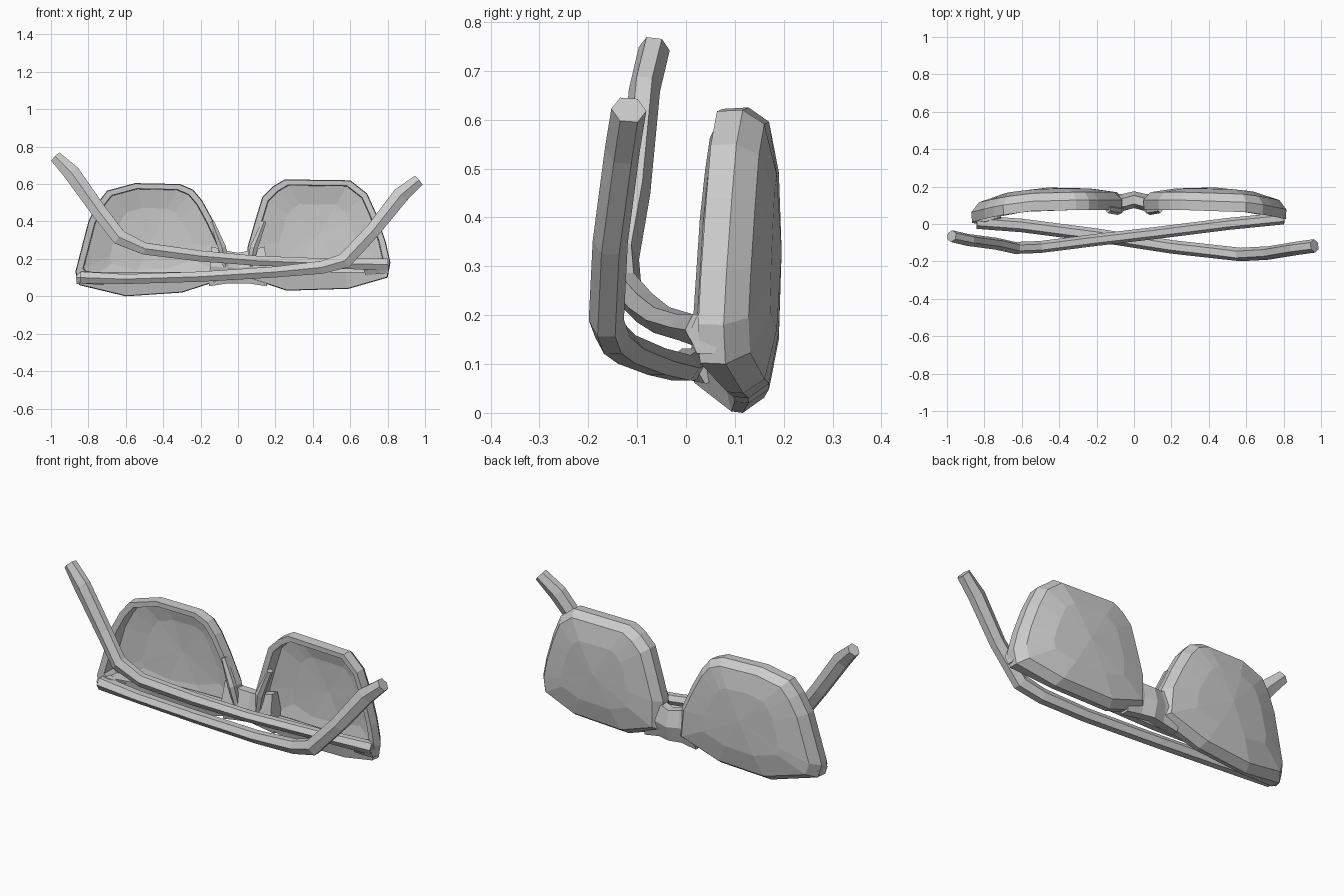
import bpy, math
from mathutils import Vector

if "Cube" in bpy.data.objects:
    bpy.data.objects.remove(bpy.data.objects["Cube"])


def make_object(name, verts, faces):
    mesh = bpy.data.meshes.new(name)
    mesh.from_pydata([tuple(v) for v in verts], [], faces)
    mesh.update()
    ob = bpy.data.objects.new(name, mesh)
    bpy.context.collection.objects.link(ob)
    bpy.context.view_layer.objects.active = ob
    bpy.ops.object.mode_set(mode='EDIT')
    bpy.ops.mesh.select_all(action='SELECT')
    bpy.ops.mesh.normals_make_consistent(inside=False)
    bpy.ops.object.mode_set(mode='OBJECT')
    return ob


def loft(name, rings, closed=False, poles=None):
    """Join equal rings; end in flat caps, pole points, or back at the first ring."""
    n, m = len(rings[0]), len(rings)
    verts = [v for r in rings for v in r]
    faces = []
    for i in range(m if closed else m - 1):
        a, b = i * n, ((i + 1) % m) * n
        faces += [(a + k, a + (k + 1) % n, b + (k + 1) % n, b + k) for k in range(n)]
    last = (m - 1) * n
    if poles:
        verts += poles
        p = m * n
        faces += [(p, (k + 1) % n, k) for k in range(n)]
        faces += [(p + 1, last + k, last + (k + 1) % n) for k in range(n)]
    elif not closed:
        faces += [tuple(range(n))[::-1], tuple(range(last, last + n))]
    return make_object(name, verts, faces)


def sweep(name, path, depth, sides=6):
    """Sweep a faceted bar; path points are x, y, z, half width."""
    pts = [Vector(p[:3]) for p in path]
    rings = []
    for i, p in enumerate(pts):
        t = (pts[min(i + 1, len(pts) - 1)] - pts[max(i - 1, 0)]).normalized()
        across = t.cross(Vector((0, 1, 0))).normalized()
        out = across.cross(t)
        ring = []
        for k in range(sides):
            a = 2 * math.pi * k / sides
            ring.append(p + across * (math.sin(a) * path[i][3] * 1.12)
                        + out * (math.cos(a) * depth))
        rings.append(ring)
    return loft(name, rings)


# wrap curvature of the front frame: back edge and front edge depth
def wrap(x):
    return max(0, (abs(x) - 0.4) / 0.45) ** 2


def back_y(x, z):
    return 0.14 - 0.06 * wrap(x)


def front_y(x, z):
    tuck = max(0, 0.12 - z) * 0.25 if abs(x) < 0.75 else 0
    return 0.075 - 0.06 * wrap(x) + tuck


def ring(outline, centre, s, depth, add=0.0, zmin=-1.0):
    pts = []
    for x, z in outline:
        px = centre[0] + (x - centre[0]) * s
        pz = max(centre[1] + (z - centre[1]) * s, zmin)
        pts.append(Vector((px, depth(px, pz) + add, pz)))
    return pts


# lens outlines, seen from the front
left_outline = [(-0.05, 0.10), (-0.065, 0.26), (-0.13, 0.40), (-0.19, 0.51),
                (-0.24, 0.57), (-0.31, 0.60), (-0.55, 0.605), (-0.70, 0.565), (-0.75, 0.50),
                (-0.80, 0.40), (-0.87, 0.13), (-0.85, 0.06), (-0.60, 0.0), (-0.30, 0.02)]
right_outline = [(0.05, 0.10), (0.05, 0.26), (0.09, 0.40), (0.13, 0.53), (0.19, 0.59),
                 (0.25, 0.625), (0.60, 0.62), (0.69, 0.55), (0.74, 0.44),
                 (0.79, 0.29), (0.815, 0.18), (0.80, 0.10), (0.59, 0.04), (0.26, 0.03)]

for side, outline, c in (("left", left_outline, (-0.46, 0.31)),
                         ("right", right_outline, (0.43, 0.33))):
    # rim
    loft(side + "_rim", [
        ring(outline, c, 0.90, back_y, 0.030),
        ring(outline, c, 1.00, back_y, -0.012),
        ring(outline, c, 0.99, front_y),
        ring(outline, c, 0.90, front_y, 0.0, 0.13),
        ring(outline, c, 0.89, back_y, 0.008, 0.13)], closed=True)
    # domed lens with a hollow inside
    mid = back_y(*c)
    loft(side + "_lens", [
        ring(outline, c, 0.55, back_y, 0.030),
        ring(outline, c, 0.90, back_y, 0.008),
        ring(outline, c, 0.90, back_y, 0.030),
        ring(outline, c, 0.55, back_y, 0.050)],
        poles=[Vector((c[0], mid + 0.036, c[1])), Vector((c[0], mid + 0.056, c[1]))])

# bridge and nose pads
sweep("bridge", [(-0.15, 0.115, 0.16, 0.11), (-0.06, 0.115, 0.155, 0.09),
                 (0, 0.13, 0.15, 0.085), (0.06, 0.115, 0.155, 0.09),
                 (0.15, 0.115, 0.16, 0.11)], 0.045)
for side, s in (("left", -1), ("right", 1)):
    sweep(side + "_nose_pad", [(s * 0.065, 0.085, 0.16, 0.015), (s * 0.085, 0.07, 0.26, 0.022),
                               (s * 0.14, 0.08, 0.40, 0.012)], 0.022)

# hinge blocks at the outer corners
sweep("left_hinge", [(-0.86, 0.04, 0.10, 0.035), (-0.80, 0.03, 0.10, 0.035),
                     (-0.72, 0.055, 0.09, 0.03)], 0.035)
sweep("right_hinge", [(0.805, 0.04, 0.16, 0.04), (0.76, 0.04, 0.16, 0.04),
                      (0.68, 0.06, 0.14, 0.03)], 0.035)

# folded temples, crossing in front of the lenses
sweep("left_temple", [(-0.84, 0.01, 0.10, 0.033), (-0.60, -0.008, 0.092, 0.027),
                      (-0.20, -0.06, 0.105, 0.028), (0.20, -0.122, 0.13, 0.030),
                      (0.45, -0.150, 0.155, 0.035), (0.57, -0.163, 0.19, 0.043),
                      (0.72, -0.155, 0.35, 0.040), (0.87, -0.130, 0.54, 0.045),
                      (0.965, -0.117, 0.62, 0.032)], 0.036)
sweep("right_temple", [(0.80, 0.03, 0.17, 0.033), (0.50, 0.0, 0.175, 0.027),
                       (0.10, -0.05, 0.19, 0.027), (-0.20, -0.085, 0.215, 0.030),
                       (-0.50, -0.123, 0.255, 0.033), (-0.635, -0.128, 0.315, 0.042),
                       (-0.74, -0.105, 0.45, 0.042), (-0.89, -0.085, 0.66, 0.045),
                       (-0.975, -0.065, 0.745, 0.032)], 0.032)
